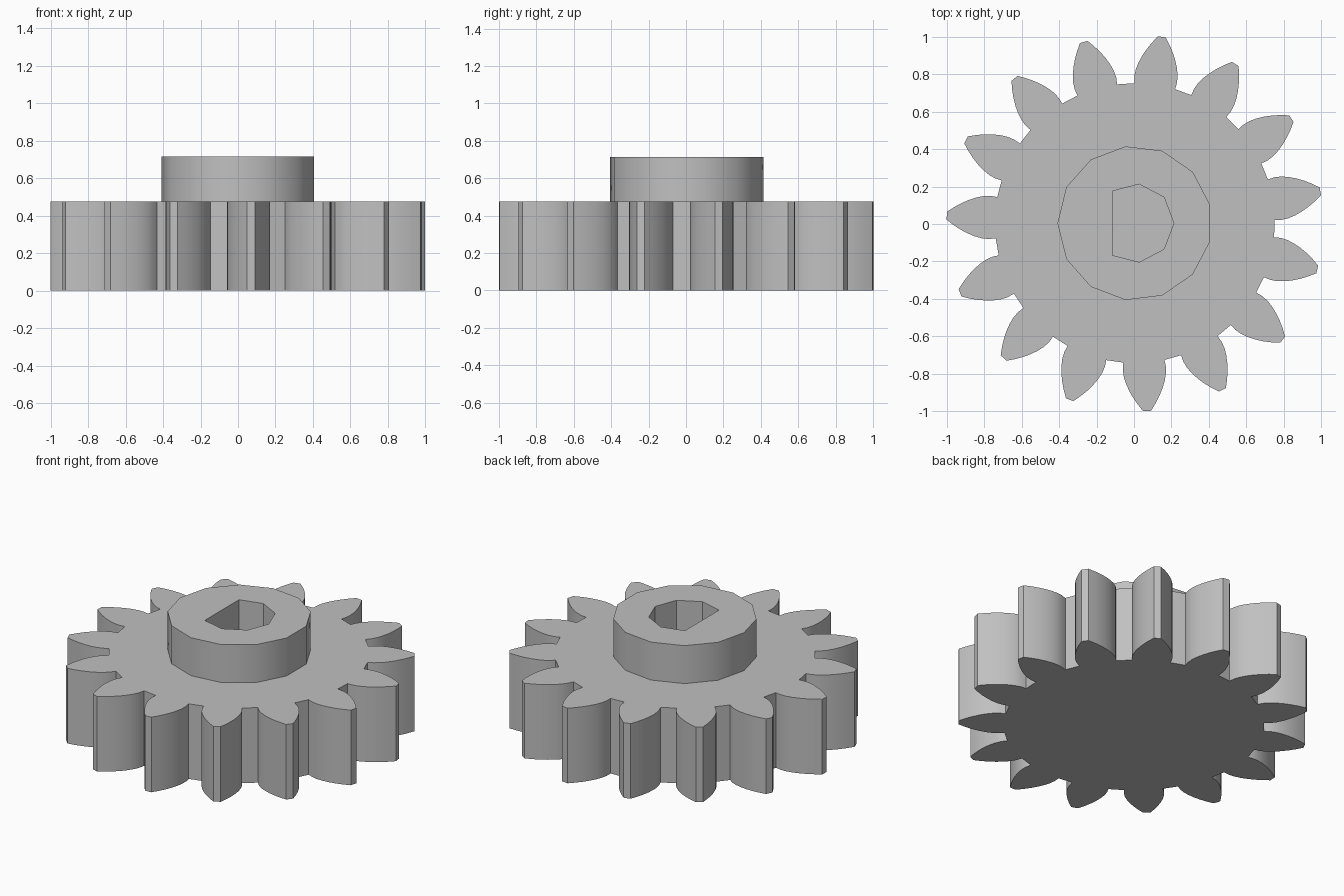
import bpy, bmesh, math

cube = bpy.data.objects.get("Cube")
if cube:
    bpy.data.objects.remove(cube, do_unlink=True)

CENTRE = (0.0045, 0.0045)
TEETH = 15
PHASE = math.radians(9.75)
R_TIP, R_ROOT, R_PITCH = 1.005, 0.747, 0.887
R_BASE = R_PITCH * math.cos(math.radians(28))
GEAR_TOP, HUB_TOP, BORE_FLOOR = 0.475, 0.715, 0.2

grey = bpy.data.materials.new("grey plastic")
grey.use_nodes = True
grey.diffuse_color = (0.53, 0.53, 0.53, 1)
grey.node_tree.nodes["Principled BSDF"].inputs["Base Color"].default_value = (0.53, 0.53, 0.53, 1)


def polar(radius, angle):
    return radius * math.cos(angle), radius * math.sin(angle)


def prism(name, outline, z0, z1):
    """Extrude a flat counter-clockwise outline from z0 to z1."""
    bm = bmesh.new()
    face = bm.faces.new([bm.verts.new((x + CENTRE[0], y + CENTRE[1], z0)) for x, y in outline])
    top = bmesh.ops.extrude_face_region(bm, geom=[face])["geom"]
    moved = [v for v in top if isinstance(v, bmesh.types.BMVert)]
    bmesh.ops.translate(bm, verts=moved, vec=(0, 0, z1 - z0))
    bmesh.ops.recalc_face_normals(bm, faces=bm.faces)
    mesh = bpy.data.meshes.new(name)
    bm.to_mesh(mesh)
    bm.free()
    mesh.materials.append(grey)
    obj = bpy.data.objects.new(name, mesh)
    bpy.context.collection.objects.link(obj)
    return obj


def involute(radius):
    phi = math.acos(min(1, R_BASE / radius))
    return math.tan(phi) - phi


# Tooth flank: radial below the base circle, involute above it
half_base = math.pi / (2 * TEETH) + involute(R_PITCH)
STEPS = 6
radii = [R_BASE + (R_TIP - R_BASE) * (i / STEPS) for i in range(STEPS + 1)]
flank = [(R_ROOT, half_base)] + [(r, half_base - involute(r)) for r in radii]

gear_outline = []
for t in range(TEETH):
    mid = PHASE + t * math.tau / TEETH
    gear_outline += [polar(r, mid - a) for r, a in flank]
    gear_outline += [polar(r, mid + a) for r, a in reversed(flank)]
gear = prism("toothed_wheel", gear_outline, 0, GEAR_TOP)

# Thirteen-sided hub with a corner towards -x
hub_outline = [polar(0.413, math.pi + i * math.tau / 13) for i in range(13)]
hub = prism("hub", hub_outline, GEAR_TOP, HUB_TOP)

# Blind D-shaped shaft hole, flat side towards -x
half = [(0.156, 0.138), (0.0235, 0.208), (-0.12, 0.171)]
bore_outline = [(0.208, 0)] + half + [(x, -y) for x, y in reversed(half)]
bore = prism("bore_cutter", bore_outline, BORE_FLOOR, HUB_TOP + 0.2)
bore.hide_render = True

for obj in (gear, hub):
    cut = obj.modifiers.new("shaft_hole", 'BOOLEAN')
    cut.operation = 'DIFFERENCE'
    cut.solver = 'EXACT'
    cut.object = bore
    bpy.ops.object.select_all(action='DESELECT')
    obj.select_set(True)
    bpy.context.view_layer.objects.active = obj
    bpy.ops.object.modifier_apply(modifier=cut.name)
    bpy.ops.object.shade_smooth_by_angle(angle=math.radians(30))

bpy.data.objects.remove(bore, do_unlink=True)
